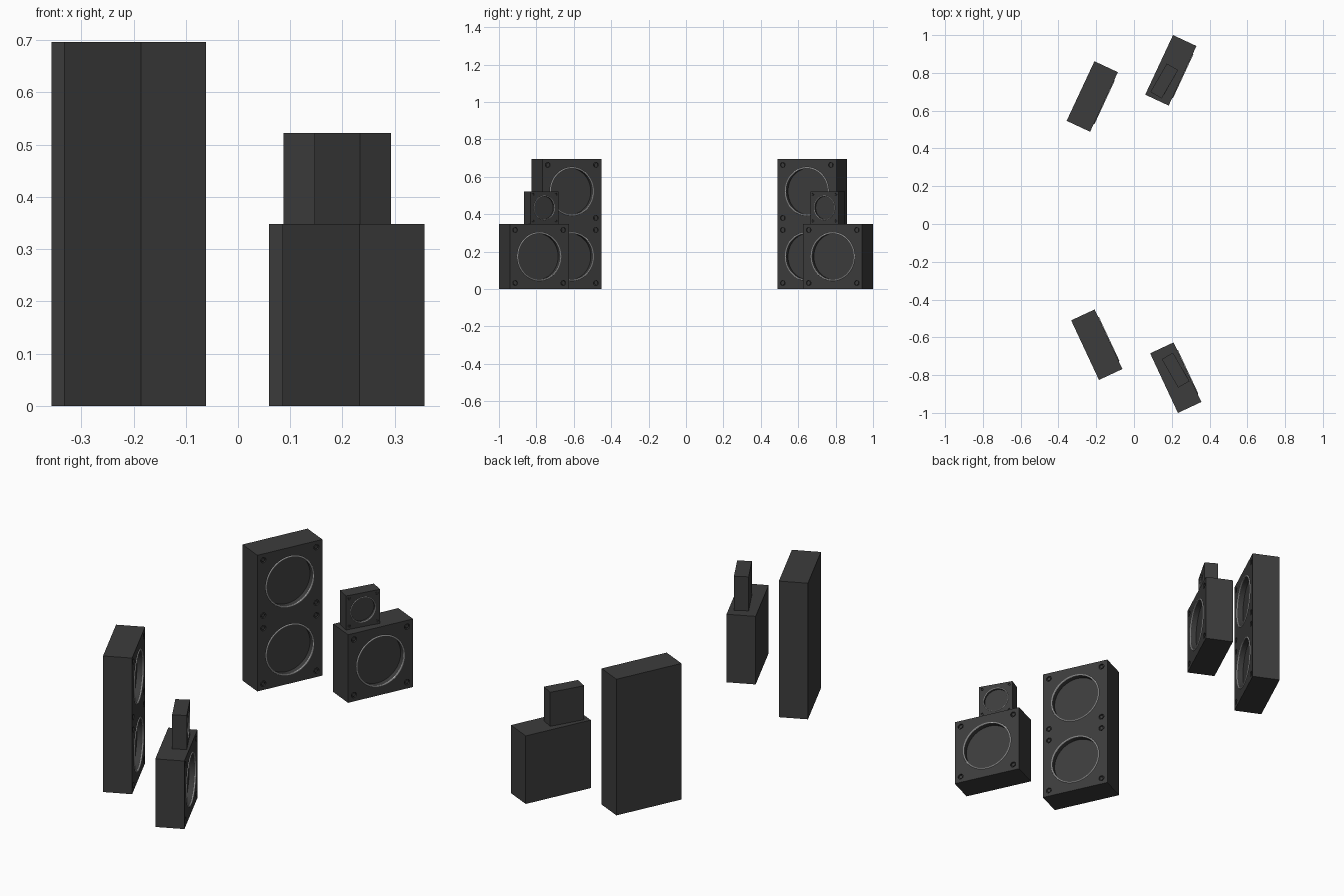
import bpy, bmesh, math
from mathutils import Matrix, Vector

if "Cube" in bpy.data.objects:
    bpy.data.objects.remove(bpy.data.objects["Cube"])

# One module: a square cabinet face with one driver; local front is +x
W, D = 0.348, 0.137          # module width/height and cabinet depth
DRIVER_R, DRIVER_DEPTH = 0.125, 0.03
SCREW_R, SCREW_OFF, SCREW_DEPTH = 0.014, 0.142, 0.008


def material(name, rgb):
    m = bpy.data.materials.new(name)
    m.diffuse_color = (*rgb, 1)
    m.use_nodes = True
    m.node_tree.nodes["Principled BSDF"].inputs["Base Color"].default_value = m.diffuse_color
    return m


DARK = material("charcoal", (0.045, 0.045, 0.045))
LIGHT = material("pale_trim", (0.8, 0.8, 0.8))
TO_X = Matrix.Rotation(math.pi / 2, 4, 'Y')


def cylinder(bm, x0, x1, y, z, r, seg):
    """Cylinder along x from x0 to x1."""
    m = Matrix.Translation(((x0 + x1) / 2, y, z)) @ TO_X
    bmesh.ops.create_cone(bm, cap_ends=True, segments=seg, radius1=r, radius2=r,
                          depth=x1 - x0, matrix=m)


def make_object(name, bm, mat, frame):
    me = bpy.data.meshes.new(name)
    bm.to_mesh(me)
    bm.free()
    me.materials.append(mat)
    ob = bpy.data.objects.new(name, me)
    bpy.context.collection.objects.link(ob)
    ob.matrix_world = frame
    return ob


def smooth(ob):
    bpy.ops.object.select_all(action='DESELECT')
    ob.select_set(True)
    bpy.context.view_layer.objects.active = ob
    bpy.ops.object.shade_smooth_by_angle(angle=math.radians(35))


def screw_places(modules, s):
    return [(sy * SCREW_OFF * s, (i + 0.5) * W * s + sz * SCREW_OFF * s)
            for i in range(modules) for sy in (-1, 1) for sz in (-1, 1)]


def speaker(name, x, y, z, angle, modules=1, s=1.0):
    frame = Matrix.Translation((x, y, z)) @ Matrix.Rotation(math.radians(angle), 4, 'Z')
    w, d, h = W * s, D * s, W * s * modules
    front = d / 2
    centres = [(i + 0.5) * w for i in range(modules)]

    # cabinet with driver and screw recesses
    bm = bmesh.new()
    bmesh.ops.create_cube(bm, size=1, matrix=Matrix.Translation((0, 0, h / 2))
                          @ Matrix.Diagonal((d, w, h, 1)))
    cab = make_object(name + "_cabinet", bm, DARK, frame)
    bm = bmesh.new()
    for cz in centres:
        cylinder(bm, front - DRIVER_DEPTH * s, front + 0.02, 0, cz, DRIVER_R * s, 64)
    for sy, sz in screw_places(modules, s):
        cylinder(bm, front - SCREW_DEPTH * s, front + 0.02, sy, sz, SCREW_R * s, 16)
    cutter = make_object(name + "_cutter", bm, DARK, frame)
    cutter.hide_render = True
    mod = cab.modifiers.new("recesses", 'BOOLEAN')
    mod.object, mod.operation, mod.solver = cutter, 'DIFFERENCE', 'EXACT'
    bpy.context.view_layer.update()
    cut = bpy.data.meshes.new_from_object(
        cab.evaluated_get(bpy.context.evaluated_depsgraph_get()))
    cab.modifiers.clear()
    cab.data = cut
    bpy.data.objects.remove(cutter)
    smooth(cab)

    # screw heads inside the small recesses
    bm = bmesh.new()
    for sy, sz in screw_places(modules, s):
        cylinder(bm, front - SCREW_DEPTH * s, front - 0.002 * s, sy, sz, SCREW_R * 0.65 * s, 12)
    smooth(make_object(name + "_screws", bm, DARK, frame))

    # pale trim ring round each driver
    for cz in centres:
        bpy.ops.mesh.primitive_torus_add(major_segments=64, minor_segments=8,
                                         major_radius=(DRIVER_R + 0.001) * s,
                                         minor_radius=0.004 * s)
        ring = bpy.context.object
        ring.name = name + "_trim_ring"
        ring.data.materials.append(LIGHT)
        ring.matrix_world = frame @ Matrix.Translation((front, 0, cz)) @ TO_X
        smooth(ring)


# tall double-driver speakers
speaker("tall_left", -0.197, -0.639, 0, 25, modules=2)
speaker("tall_right", -0.221, 0.675, 0, -25, modules=2)
# short speakers, each with a half-size one on top
speaker("short_left", 0.221, -0.8135, 0, 25)
speaker("short_right", 0.195, 0.8135, 0, -25)
speaker("small_left", 0.220, -0.774, W, 30, s=0.5)
speaker("small_right", 0.160, 0.757, W, -30, s=0.5)
